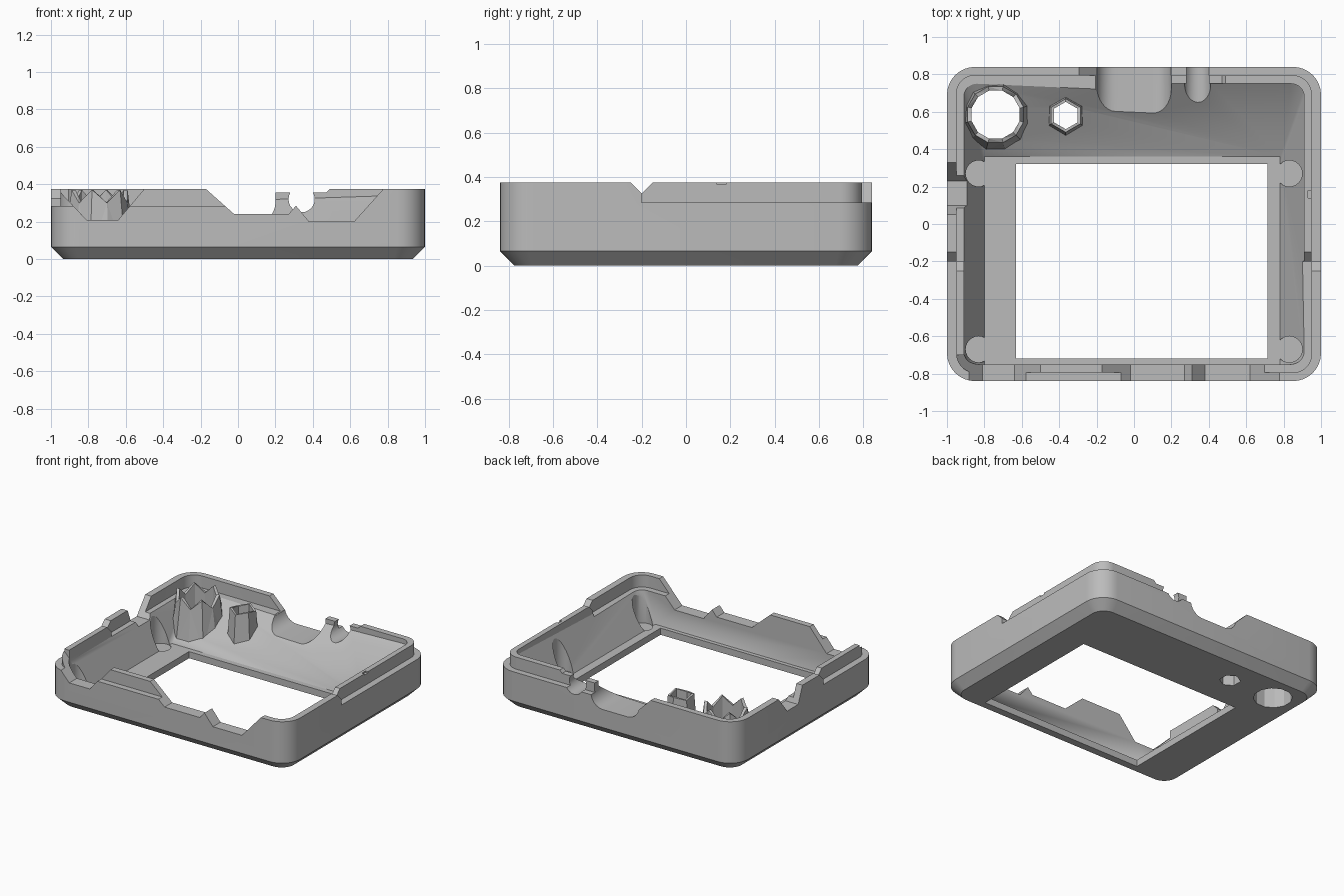
import bpy, bmesh, math
from mathutils import Vector

cube = bpy.data.objects.get("Cube")
if cube:
    bpy.data.objects.remove(cube, do_unlink=True)

grey = bpy.data.materials.new("grey_plastic")
grey.use_nodes = True
colour = (0.5, 0.5, 0.5, 1)
grey.diffuse_color = colour
grey.node_tree.nodes["Principled BSDF"].inputs["Base Color"].default_value = colour


def finish(bm, name):
    bmesh.ops.recalc_face_normals(bm, faces=bm.faces)
    mesh = bpy.data.meshes.new(name)
    bm.to_mesh(mesh)
    bm.free()
    mesh.materials.append(grey)
    obj = bpy.data.objects.new(name, mesh)
    bpy.context.collection.objects.link(obj)
    return obj


def rounded(hx, hy, r, steps=8):
    """Outline of a centred rounded rectangle."""
    pts = []
    for k, (sx, sy) in enumerate([(1, 1), (-1, 1), (-1, -1), (1, -1)]):
        for i in range(steps + 1):
            a = math.pi / 2 * (k + i / steps)
            pts.append((sx * (hx - r) + r * math.cos(a), sy * (hy - r) + r * math.sin(a)))
    return pts


def prism(pts, lo, hi, axis="z", name="cutter"):
    """Extrude a 2D profile between two positions along an axis."""
    place = {"x": lambda p, t: (t, p[0], p[1]),
             "y": lambda p, t: (p[0], t, p[1]),
             "z": lambda p, t: (p[0], p[1], t)}[axis]
    bm = bmesh.new()
    face = bm.faces.new([bm.verts.new(place(p, lo)) for p in pts])
    new = bmesh.ops.extrude_face_region(bm, geom=[face])["geom"]
    shift = Vector(place((0, 0), hi - lo))
    bmesh.ops.translate(bm, vec=shift, verts=[v for v in new if isinstance(v, bmesh.types.BMVert)])
    return finish(bm, name)


def box(x0, x1, y0, y1, z0, z1):
    return prism([(x0, y0), (x1, y0), (x1, y1), (x0, y1)], z0, z1)


def hull(points, name):
    bm = bmesh.new()
    for p in points:
        bm.verts.new(p)
    out = bmesh.ops.convex_hull(bm, input=bm.verts)
    loose = {g for g in out["geom_interior"] + out["geom_unused"] if isinstance(g, bmesh.types.BMVert)}
    bmesh.ops.delete(bm, geom=list(loose), context="VERTS")
    bmesh.ops.dissolve_limit(bm, angle_limit=0.001, verts=bm.verts, edges=bm.edges)
    return finish(bm, name)


def boolean(target, cutter, operation="DIFFERENCE"):
    mod = target.modifiers.new("cut", "BOOLEAN")
    mod.operation, mod.object, mod.solver = operation, cutter, "EXACT"
    bpy.context.view_layer.objects.active = target
    bpy.ops.object.modifier_apply(modifier=mod.name)
    bpy.data.objects.remove(cutter, do_unlink=True)


def circle(cx, cy, r, sides, turn=0):
    step = 2 * math.pi / sides
    return [(cx + r * math.cos(turn + i * step), cy + r * math.sin(turn + i * step)) for i in range(sides)]


# Outer shell with a chamfered underside
TOP, LEDGE, HIGH = 0.375, 0.285, 0.6
outline = rounded(1, 0.84, 0.15)
shell = hull([(x, y, 0) for x, y in rounded(0.935, 0.775, 0.1)]
             + [(x, y, z) for x, y in outline for z in (0.065, TOP)], "case_shell")

# Cavity with sloping sides and a ramp at the back
inner = rounded(0.91, 0.75, 0.07)
cavity = [(x, y, 0.05) for x in (-0.8, 0.78) for y in (-0.75, 0.36)]
cavity += [(x, y, 0.34 if x > 0 and y > 0 else LEDGE) for x, y in inner]
cavity += [(x, y, HIGH) for x, y in inner]
boolean(shell, hull(cavity, "cavity_cutter"))

# Screen window in the floor
boolean(shell, box(-0.63, 0.715, -0.72, 0.32, -0.1, 0.2))

# Mating rim: inner lip in two opposite quadrants, outer lip in the others
for right in (False, True):
    for back in (False, True):
        quadrant = box(*((0, 1.2) if right else (-1.2, 0)),
                       *((-0.2, 1.2) if back else (-1.2, -0.2)), LEDGE, HIGH)
        middle = prism(rounded(0.95, 0.795, 0.1), 0.2, HIGH + 0.1)
        boolean(quadrant, middle, "DIFFERENCE" if right == back else "INTERSECT")
        boolean(shell, quadrant)

# V notches where the rim changes sides
boolean(shell, prism([(-0.265, 0.39), (-0.2, 0.325), (-0.135, 0.39)], -1.1, 1.1, "x"))

# Front port openings
boolean(shell, prism([(-0.99, 0.4), (-0.81, 0.21), (-0.64, 0.21), (-0.48, 0.4)], -0.9, -0.7, "y"))
boolean(shell, prism([(-0.2, 0.4), (-0.02, 0.24), (0.27, 0.24), (0.31, 0.285),
                      (0.38, 0.2), (0.62, 0.2), (0.8, 0.4)], -0.9, -0.7, "y"))

# Left-hand side opening and small groove opposite
boolean(shell, prism([(0.35, 0.4), (0.23, 0.25), (0.1, 0.25), (0.04, 0.4)], -1.1, -0.8, "x"))
boolean(shell, box(0.93, 1.1, 0.14, 0.18, 0.365, HIGH))

# Back openings: wide rounded port, round cable hole and lowered rim
wide = [(x, z + 0.5) for x, z in rounded(0.2, 0.3, 0.1)]
boolean(shell, prism(wide, 0.4, 0.9, "y"))
boolean(shell, prism(circle(0.34, 0.32, 0.07, 24), 0.5, 0.9, "y"))
boolean(shell, prism([(-0.31, 0.39), (-0.2, 0.28), (-0.1, 0.28), (-0.1, 0.355),
                      (0.47, 0.355), (0.505, 0.39)], 0.7, 0.9, "y"))

# Round pockets at the corners of the window
for px in (-0.83, 0.83):
    for py in (-0.67, 0.27):
        boolean(shell, prism(circle(px, py, 0.07, 24), 0.045, 0.3))


def post(name, cx, cy, sides, base_r, top_r, hole_r, top, dip, turn):
    """Hollow tapered post with a jagged or flat top."""
    boolean(shell, prism(circle(cx, cy, hole_r, sides, turn), -0.1, 0.33))
    bm = bmesh.new()
    rings = []
    for r, z, drop in ((base_r, 0.01, 0), (top_r, top, dip), (hole_r, top, dip), (hole_r, 0.01, 0)):
        rings.append([bm.verts.new((x, y, z - drop * (i % 2)))
                      for i, (x, y) in enumerate(circle(cx, cy, r, sides, turn))])
    for a, b in zip(rings, rings[1:] + rings[:1]):
        for i in range(sides):
            j = (i + 1) % sides
            bm.faces.new((a[i], a[j], b[j], b[i]))
    bmesh.ops.triangulate(bm, faces=bm.faces)
    return finish(bm, name)


post("large_jagged_post", -0.74, 0.585, 12, 0.2, 0.155, 0.133, 0.37, 0.07, 0.26)
post("small_hex_post", -0.365, 0.58, 6, 0.115, 0.09, 0.073, 0.35, 0.02, math.pi / 2)

# Smooth rounded corners while keeping the edges crisp
bpy.ops.object.select_all(action="DESELECT")
shell.select_set(True)
bpy.context.view_layer.objects.active = shell
bpy.ops.object.shade_smooth_by_angle(angle=math.radians(25))
